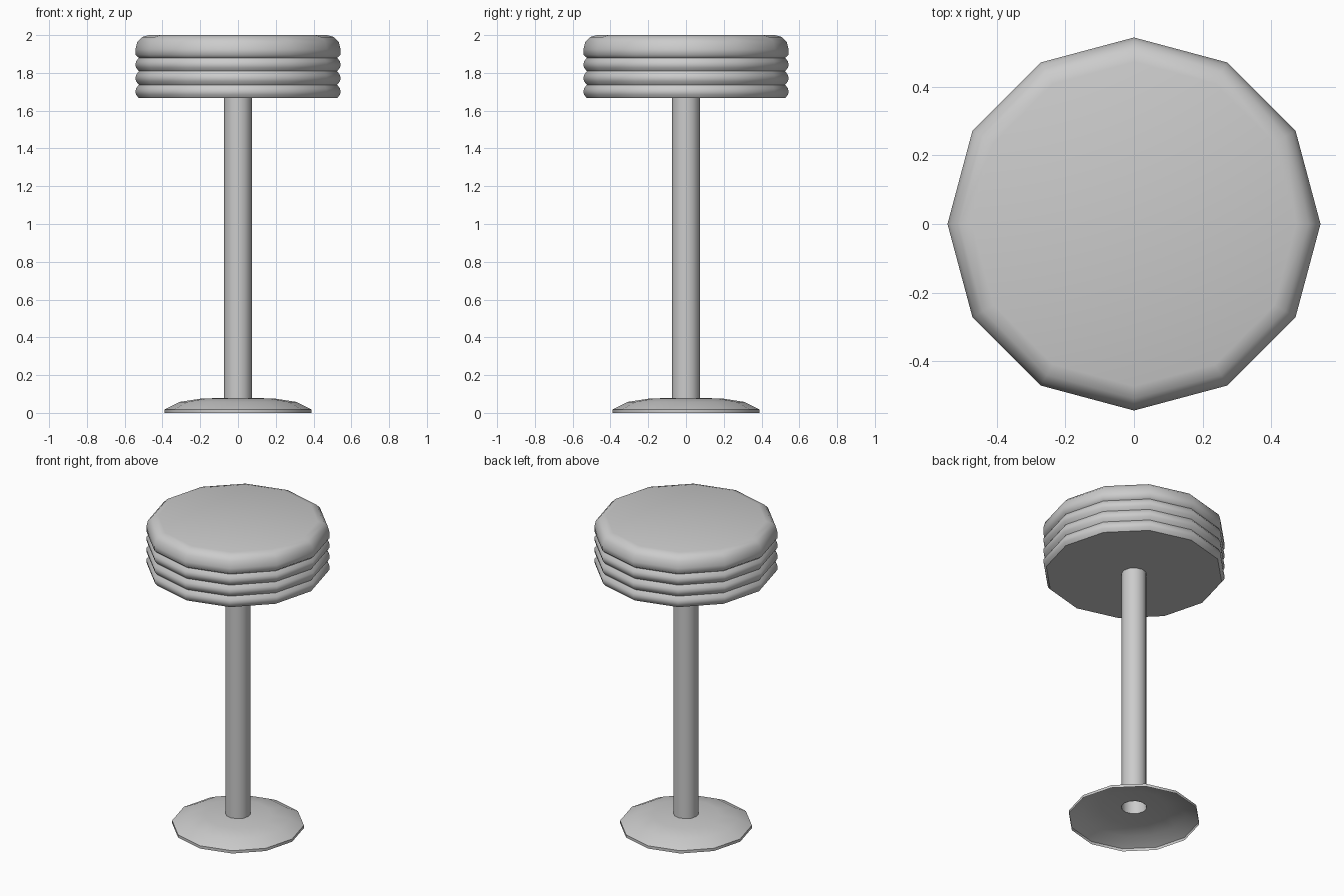
import bpy, bmesh, math

if "Cube" in bpy.data.objects:
    bpy.data.objects.remove(bpy.data.objects["Cube"])

SIDES = 12


def lathe(name, profile, cap_start=False, cap_end=False, angle=50):
    """Spin an (r, z) profile, listed top to bottom, around the z axis."""
    bm = bmesh.new()
    rings = [[bm.verts.new((r * math.cos(2 * math.pi * i / SIDES),
                            r * math.sin(2 * math.pi * i / SIDES), z))
              for i in range(SIDES)] for r, z in profile]
    for a, b in zip(rings, rings[1:]):
        for i in range(SIDES):
            j = (i + 1) % SIDES
            bm.faces.new((a[i], b[i], b[j], a[j]))
    if cap_start:
        bm.faces.new(rings[0])
    if cap_end:
        bm.faces.new(rings[-1][::-1])
    mesh = bpy.data.meshes.new(name)
    bm.to_mesh(mesh)
    bm.free()
    obj = bpy.data.objects.new(name, mesh)
    bpy.context.collection.objects.link(obj)
    bpy.ops.object.select_all(action='DESELECT')
    obj.select_set(True)
    bpy.context.view_layer.objects.active = obj
    bpy.ops.object.shade_smooth_by_angle(angle=math.radians(angle))
    return obj


# Padded cushion on top, then three stacked ridges around the seat
seat = [(0.472, 2.0), (0.508, 1.99), (0.533, 1.965), (0.543, 1.925),
        (0.543, 1.895), (0.525, 1.88)]
for groove in (1.88, 1.808, 1.737):
    seat += [(0.54, groove - 0.02), (0.543, groove - 0.036),
             (0.54, groove - 0.052), (0.525, groove - 0.071)]
lathe("seat", seat, cap_start=True, cap_end=True)

# Hollow pole, open at the bottom
lathe("pole", [(0.075, 1.666), (0.075, 0.078)])

# Domed foot plate, an open shell with a hole for the pole
lathe("foot_plate", [(0.075, 0.08), (0.2, 0.075), (0.31, 0.058),
                     (0.39, 0.018), (0.39, 0.0)])
